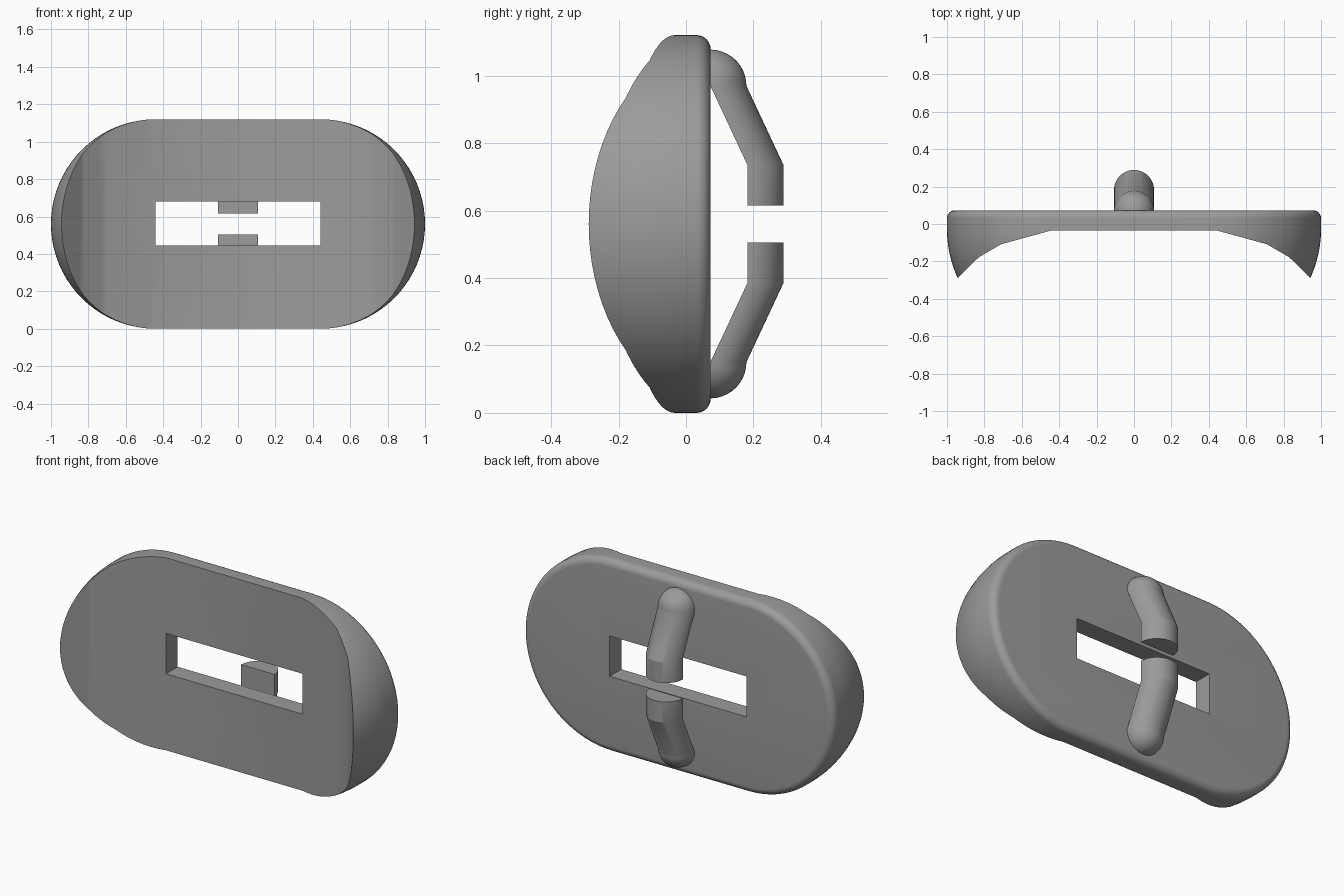
import bpy, bmesh, math

if "Cube" in bpy.data.objects:
    bpy.data.objects.remove(bpy.data.objects["Cube"])

MID = 0.56      # height of the centre line
RAD = 0.56      # radius of the rounded ends
HALF = 0.44     # half length of the straight middle
BACK = 0.073    # flat back of the body

grey = bpy.data.materials.new("plain grey")
grey.diffuse_color = (0.33, 0.33, 0.33, 1)
grey.use_nodes = True
grey.node_tree.nodes["Principled BSDF"].inputs["Base Color"].default_value = grey.diffuse_color


def loft(name, rings):
    """Skin a list of closed rings and cap both ends."""
    bm = bmesh.new()
    rows = [[bm.verts.new(p) for p in ring] for ring in rings]
    n = len(rows[0])
    for a, b in zip(rows, rows[1:]):
        for i in range(n):
            j = (i + 1) % n
            bm.faces.new((a[i], a[j], b[j], b[i]))
    bm.faces.new(rows[0])
    bm.faces.new(rows[-1])
    bmesh.ops.recalc_face_normals(bm, faces=bm.faces)
    mesh = bpy.data.meshes.new(name)
    bm.to_mesh(mesh)
    bm.free()
    mesh.materials.append(grey)
    ob = bpy.data.objects.new(name, mesh)
    bpy.context.collection.objects.link(ob)
    return ob


def smooth(ob, degrees):
    bpy.ops.object.select_all(action='DESELECT')
    ob.select_set(True)
    bpy.context.view_layer.objects.active = ob
    bpy.ops.object.shade_smooth_by_angle(angle=math.radians(degrees))


def stadium(y, inset, steps=40):
    """Pill outline standing in the xz plane."""
    pts = []
    for side in (1, -1):
        for i in range(steps + 1):
            a = math.pi * (i / steps - 0.5)
            pts.append((side * (HALF + (RAD - inset) * math.cos(a)), y,
                        MID + side * (RAD - inset) * math.sin(a)))
    return pts


# Body: pill that narrows gently forward, with a rounded back rim
rings = []
for i in range(13):
    y = -0.33 + 0.30 * i / 12
    rings.append(stadium(y, 0.055 * ((-0.03 - y) / 0.255) ** 2))
FIL = 0.042
for i in range(9):
    a = math.pi / 2 * i / 8
    rings.append(stadium(BACK - FIL + FIL * math.sin(a), FIL * (1 - math.cos(a))))
body = loft("body", rings)

# Front hollow: faceted profile cut straight through from top to bottom
right = [(HALF, -0.034), (0.71, -0.108), (0.83, -0.178), (0.944, -0.289), (1.15, -0.49)]
profile = [(-x, y) for x, y in reversed(right)] + right
hollow = loft("hollow_cutter", [[(x, y, z) for x, y in profile] for z in (-0.2, 1.32)])

# Slot through the middle
slot = loft("slot_cutter", [[(x, y, z) for x, z in
            ((-HALF, 0.445), (HALF, 0.445), (HALF, 0.68), (-HALF, 0.68))]
            for y in (-0.3, 0.3)])

for cutter in (hollow, slot):
    mod = body.modifiers.new(cutter.name, 'BOOLEAN')
    mod.operation = 'DIFFERENCE'
    mod.solver = 'EXACT'
    mod.object = cutter
bpy.context.view_layer.update()
cut = bpy.data.meshes.new_from_object(body.evaluated_get(bpy.context.evaluated_depsgraph_get()))
body.modifiers.clear()
body.data = cut
for cutter in (hollow, slot):
    bpy.data.objects.remove(cutter)
smooth(body, 25)


# Hooks: half-round arms bent outward, with a domed root on the back
def half_disc(y, z, r, steps=24):
    return [(r * math.cos(math.pi * i / steps), y + r * math.sin(math.pi * i / steps), z)
            for i in range(steps + 1)]


HOOK = 0.107
stations = [(0.182, 0.055, HOOK), (0.182, 0.175, HOOK)]
for i in range(11):
    a = math.radians(88) * i / 10
    stations.append((BACK - 0.001, 0.41 + HOOK * math.sin(a), HOOK * math.cos(a)))
for name, side in (("upper_hook", 1), ("lower_hook", -1)):
    hook = loft(name, [half_disc(y, MID + side * h, r) for y, h, r in stations])
    smooth(hook, 22)
